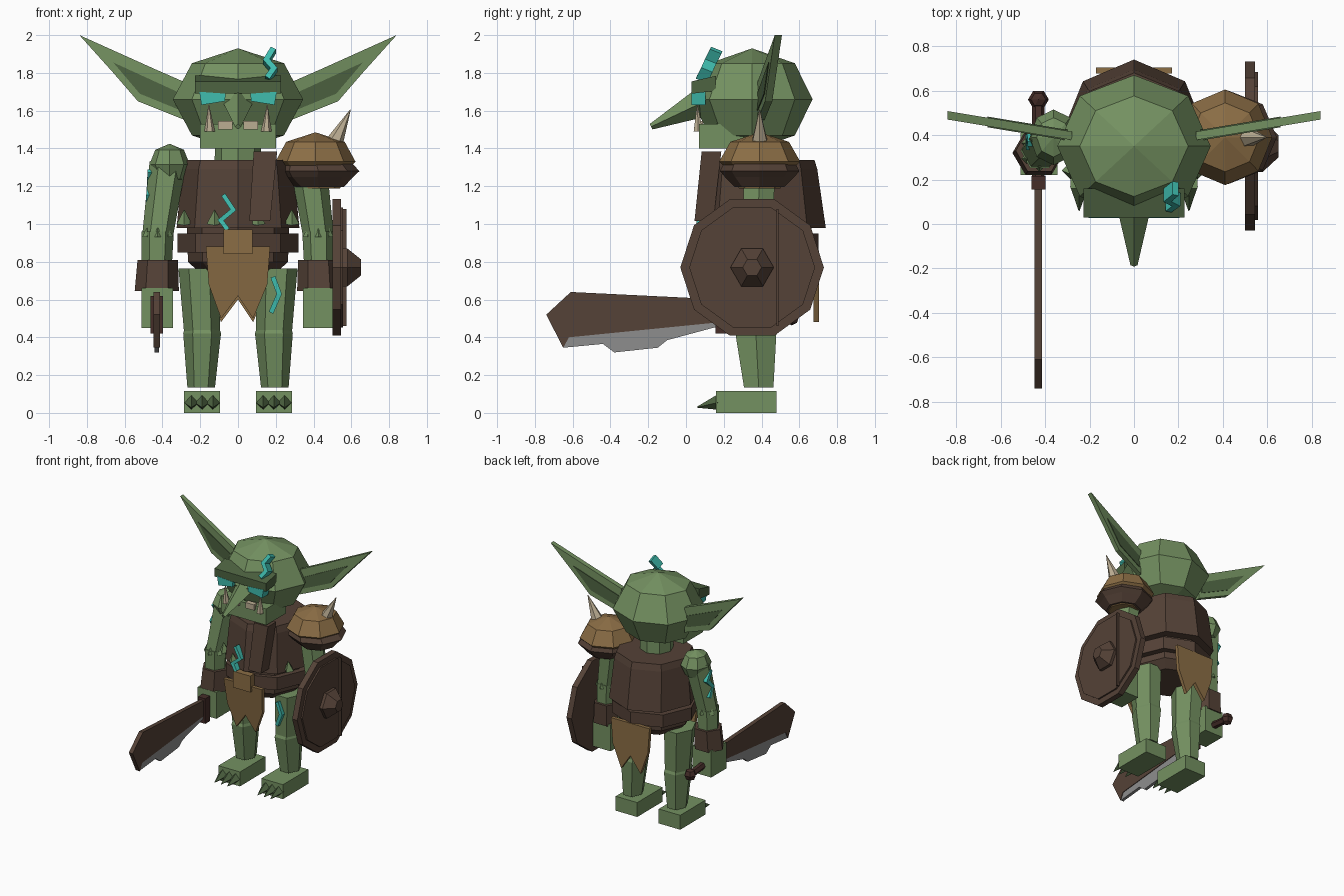
import bpy, bmesh, math
from mathutils import Vector

COLORS = {
    "skin_green": (0.175, 0.285, 0.12), "dark_green": (0.075, 0.125, 0.053),
    "leather_brown": (0.09, 0.054, 0.038), "grip_brown": (0.06, 0.027, 0.022),
    "tan_hide": (0.26, 0.155, 0.06), "teal_paint": (0.05, 0.51, 0.43),
    "bone": (0.50, 0.42, 0.29), "steel": (0.27, 0.27, 0.27),
}
MATS = {}
for key, rgb in COLORS.items():
    MATS[key] = bpy.data.materials.new(key)
    MATS[key].diffuse_color = (*rgb, 1)
SKIN, DARK, BROWN, TAN, TEAL, BONE = ("skin_green", "dark_green", "leather_brown",
                                      "tan_hide", "teal_paint", "bone")


def build(name, rings, mat):
    """Skin a list of equal-length vertex rings and cap both ends."""
    bm = bmesh.new()
    vs = [[bm.verts.new(p) for p in ring] for ring in rings]
    n = len(vs[0])
    for a, b in zip(vs, vs[1:]):
        for i in range(n):
            j = (i + 1) % n
            bm.faces.new((a[i], a[j], b[j], b[i]))
    bm.faces.new(vs[0])
    bm.faces.new(vs[-1])
    bmesh.ops.remove_doubles(bm, verts=bm.verts, dist=1e-5)
    bmesh.ops.recalc_face_normals(bm, faces=bm.faces)
    me = bpy.data.meshes.new(name)
    bm.to_mesh(me)
    bm.free()
    me.materials.append(MATS[mat])
    ob = bpy.data.objects.new(name, me)
    bpy.context.collection.objects.link(ob)
    return ob


def loft(name, sections, n, mat):
    """Level sections (x, y, z, half_x, half_y); n=4 gives square sides."""
    k, ph = (math.sqrt(2), math.pi / 4) if n == 4 else (1, 0)
    return build(name, [[(x + k * rx * math.cos(ph + math.tau * i / n),
                          y + k * ry * math.sin(ph + math.tau * i / n), z)
                         for i in range(n)] for x, y, z, rx, ry in sections], mat)


def box(name, x, y, z, mat):
    cx, cy, hx, hy = sum(x) / 2, sum(y) / 2, (x[1] - x[0]) / 2, (y[1] - y[0]) / 2
    return loft(name, [(cx, cy, h, hx, hy) for h in z], 4, mat)


def tube(name, p, q, r0, r1, n, mat):
    """Straight tapered bar between two points."""
    p, q = Vector(p), Vector(q)
    d = (q - p).normalized()
    u = d.cross(Vector((0, 1, 0) if abs(d.y) < 0.7 else (0, 0, 1))).normalized()
    v = d.cross(u)
    return build(name, [[c + r * (math.cos(math.tau * i / n) * u + math.sin(math.tau * i / n) * v)
                         for i in range(n)] for c, r in ((p, r0), (q, r1))], mat)


def slab(name, pts, offset, mat):
    """Flat outline given thickness on both sides."""
    o = Vector(offset)
    return build(name, [[Vector(p) - o for p in pts], [Vector(p) + o for p in pts]], mat)


def zigzag(name, pts, depth, w=0.013):
    """Mitred ribbon of half width w, thickened along depth."""
    pts, d = [Vector(p) for p in pts], Vector(depth)
    norms = [d.cross(b - a).normalized() for a, b in zip(pts, pts[1:])]
    rings = []
    for i, p in enumerate(pts):
        n0, n1 = norms[max(i - 1, 0)], norms[min(i, len(norms) - 1)]
        m = (n0 + n1).normalized()
        m *= w / max(m.dot(n0), 0.5)
        rings.append([p + m + d, p - m + d, p - m - d, p + m - d])
    return build(name, rings, TEAL)


def ball(name, c, r, mat, n=8, steps=4):
    return loft(name, [(c[0], c[1], c[2] - r[2] * math.cos(math.pi * i / steps),
                        max(r[0] * math.sin(math.pi * i / steps), 1e-7),
                        max(r[1] * math.sin(math.pi * i / steps), 1e-7))
                       for i in range(steps + 1)], n, mat)


# head
ball("head", (0, 0.35, 1.66), (0.345, 0.32, 0.27), SKIN)
box("jaw", (-0.2, 0.2), (0.07, 0.32), (1.40, 1.53), SKIN)
loft("neck", [(0, 0.37, 1.30, 0.125, 0.125), (0, 0.37, 1.46, 0.12, 0.12)], 8, SKIN)
slab("brow", [(0, 0.03, 1.69), (0, 0.03, 1.755), (0, 0.16, 1.785), (0, 0.16, 1.705)],
     (0.228, 0, 0), DARK)
tube("nose", (0, 0.09, 1.645), (0, -0.185, 1.515), 0.08, 0.016, 4, SKIN)
zigzag("forehead_mark", [(0.187, 0.16, 1.92), (0.15, 0.13, 1.86), (0.19, 0.11, 1.815),
                         (0.155, 0.085, 1.765)], (0, 0.03, -0.012), 0.015)

EAR = [(0.28, 1.75), (0.44, 1.82), (0.84, 2.0), (0.66, 1.80), (0.53, 1.65), (0.28, 1.55)]
INNER = [(0.30, 1.69), (0.66, 1.855), (0.52, 1.69), (0.30, 1.60)]
for s in (-1, 1):
    def ear_pt(p, off=0):
        return (s * p[0], 0.40 + 0.165 * (p[0] - 0.3) + off, p[1])
    slab("ear", [ear_pt(p) for p in EAR], (0, 0.019, 0), SKIN)
    for off in (-0.021, 0.021):
        slab("inner_ear", [ear_pt(p, off) for p in INNER], (0, 0.003, 0), DARK)
    slab("eye", [(s * x, 0.066, z) for x, z in
                 ((0.07, 1.65), (0.065, 1.69), (0.205, 1.70), (0.193, 1.63))], (0, 0.038, 0), TEAL)
    tube("tusk", (s * 0.15, 0.065, 1.49), (s * 0.155, 0.06, 1.63), 0.028, 0.002, 6, BONE)
    box("teeth", sorted((s * 0.03, s * 0.105)), (0.05, 0.09), (1.50, 1.545), BONE)

# torso and clothing
loft("vest", [(0, 0.405, 0.98, 0.325, 0.335), (0, 0.40, 1.29, 0.295, 0.295),
              (0, 0.40, 1.34, 0.28, 0.28)], 8, BROWN)
loft("hips", [(0, 0.385, 0.74, 0.2, 0.21), (0, 0.385, 0.80, 0.265, 0.27),
              (0, 0.385, 0.99, 0.27, 0.28)], 8, BROWN)
loft("belt", [(0, 0.39, 0.85, 0.32, 0.312), (0, 0.39, 0.95, 0.32, 0.312)], 8, BROWN)
loft("chest_strap", [(0.115, 0.095, 1.015, 0.055, 0.05), (0.145, 0.135, 1.385, 0.062, 0.052)], 4, BROWN)
CLOTH = [(-0.17, 0.88), (0.17, 0.88), (0.155, 0.68), (0.08, 0.5), (0, 0.62), (-0.09, 0.5), (-0.155, 0.68)]
slab("front_loincloth", [(x, 0.075 + 0.12 * (0.88 - z), z) for x, z in CLOTH], (0, 0.014, 0), TAN)
slab("back_loincloth", [(x, 0.69, z - 0.02) for x, z in CLOTH], (0, 0.014, 0), TAN)
box("buckle", (-0.077, 0.077), (0.045, 0.1), (0.84, 0.97), TAN)
zigzag("belly_mark", [(-0.078, 0.09, 1.155), (-0.025, 0.08, 1.075), (-0.092, 0.08, 1.02),
                      (-0.055, 0.07, 0.97)], (0, 0.022, 0), 0.012)
for x, y in ((-0.285, 0.24), (-0.125, 0.125), (0.105, 0.115), (0.285, 0.24)):
    tube("hem_tuft", (x, y, 1.0), (x, y - 0.015, 1.075), 0.04, 0.002, 4, SKIN)

# legs and feet
for s in (-1, 1):
    loft("upper_leg", [(s * 0.19, 0.37, 0.42, 0.095, 0.115), (s * 0.205, 0.37, 0.765, 0.11, 0.14)], 6, SKIN)
    loft("lower_leg", [(s * 0.195, 0.385, 0.135, 0.073, 0.09), (s * 0.19, 0.37, 0.42, 0.1, 0.125),
                       (s * 0.19, 0.37, 0.455, 0.09, 0.11)], 6, SKIN)
    box("foot", sorted((s * 0.095, s * 0.285)), (0.16, 0.48), (0, 0.115), SKIN)
    for dx in (-0.057, 0, 0.057):
        tube("toe_claw", (s * 0.19 + dx, 0.17, 0.055), (s * 0.19 + dx, 0.06, 0.03), 0.04, 0.003, 4, DARK)
zigzag("thigh_mark", [(0.185, 0.25, 0.72), (0.218, 0.25, 0.63), (0.175, 0.26, 0.53)], (0, 0.025, 0))

# arms, mirrored with a small forward reach on the weapon side
for s in (-1, 1):
    y = 0.33 if s < 0 else 0.38
    loft("upper_arm", [(s * 0.425, y, 0.94, 0.082, 0.085), (s * 0.37, 0.39, 1.33, 0.098, 0.1)], 6, SKIN)
    ball("shoulder", (s * 0.362, 0.39, 1.315), (0.107, 0.125, 0.11), SKIN)
    loft("forearm", [(s * 0.43, y, 0.78, 0.08, 0.085), (s * 0.425, y, 0.96, 0.085, 0.09)], 6, SKIN)
    loft("bracer", [(s * 0.43, y - 0.01, 0.645, 0.117, 0.115), (s * 0.425, y, 0.81, 0.107, 0.108)], 6, BROWN)
    box("fist", sorted((s * 0.345, s * 0.51)), (y - 0.11, y + 0.08), (0.45, 0.66), SKIN)
    for i in range(6):
        a = math.tau * (i + 0.5) / 6
        px, py = s * 0.425 + 0.066 * math.cos(a), y + 0.07 * math.sin(a)
        tube("elbow_tuft", (px, py, 0.93), (px, py, 0.98), 0.025, 0.002, 4, SKIN)
zigzag("arm_mark", [(-0.465, 0.36, 1.28), (-0.468, 0.41, 1.21), (-0.472, 0.35, 1.15),
                    (-0.474, 0.39, 1.07)], (0.014, 0, 0), 0.014)

# shoulder armour
loft("pauldron_rim", [(0.43, 0.39, 1.195, 0.13, 0.13), (0.42, 0.39, 1.25, 0.19, 0.185),
                      (0.425, 0.39, 1.28, 0.218, 0.21), (0.415, 0.39, 1.32, 0.19, 0.19)], 8, BROWN)
loft("pauldron_lining", [(0.43, 0.39, 1.188, 0.11, 0.11), (0.43, 0.39, 1.2, 0.115, 0.115)], 8, TAN)
loft("pauldron_dome", [(0.41, 0.39, 1.29, 0.17, 0.17), (0.41, 0.39, 1.33, 0.212, 0.215),
                       (0.41, 0.39, 1.435, 0.155, 0.155), (0.41, 0.39, 1.485, 0.001, 0.001)], 8, TAN)
tube("pauldron_spike", (0.505, 0.39, 1.42), (0.595, 0.39, 1.605), 0.05, 0.002, 6, BONE)


# round shield facing sideways
def disc(name, stations, n, mat=BROWN):
    return build(name, [[(x, 0.35 + r * math.cos(math.tau * i / n), 0.77 + r * math.sin(math.tau * i / n))
                         for i in range(n)] for x, r in stations], mat)


disc("shield_back", [(0.5, 0.38), (0.545, 0.38)], 10)
disc("shield_face", [(0.54, 0.333), (0.557, 0.333)], 10)
disc("shield_boss", [(0.55, 0.115), (0.58, 0.115), (0.65, 0.05)], 6)
box("shield_band", (0.55, 0.575), (0.478, 0.49), (0.46, 1.08), BROWN)
tube("shield_grip", (0.42, 0.38, 0.56), (0.51, 0.38, 0.56), 0.03, 0.03, 6, BROWN)

# cleaver
BLADE = [(0.18, 0.60), (0.0, 0.61), (-0.61, 0.64), (-0.74, 0.52), (-0.65, 0.345), (-0.62, 0.40), (0.18, 0.48)]
EDGE = [(0.18, 0.485), (-0.62, 0.405), (-0.65, 0.345), (-0.44, 0.365), (-0.38, 0.32),
        (-0.15, 0.345), (-0.1, 0.385), (0.18, 0.46)]
slab("cleaver_blade", [(-0.43, y, z) for y, z in BLADE], (0.017, 0, 0), BROWN)
slab("cleaver_edge", [(-0.43, y, z) for y, z in EDGE], (0.012, 0, 0), "steel")
box("cleaver_guard", (-0.462, -0.398), (0.155, 0.215), (0.42, 0.62), "grip_brown")
tube("cleaver_grip", (-0.43, 0.19, 0.545), (-0.43, 0.55, 0.51), 0.028, 0.028, 6, "grip_brown")
ball("cleaver_pommel", (-0.43, 0.56, 0.51), (0.047, 0.045, 0.047), "grip_brown", 6)
